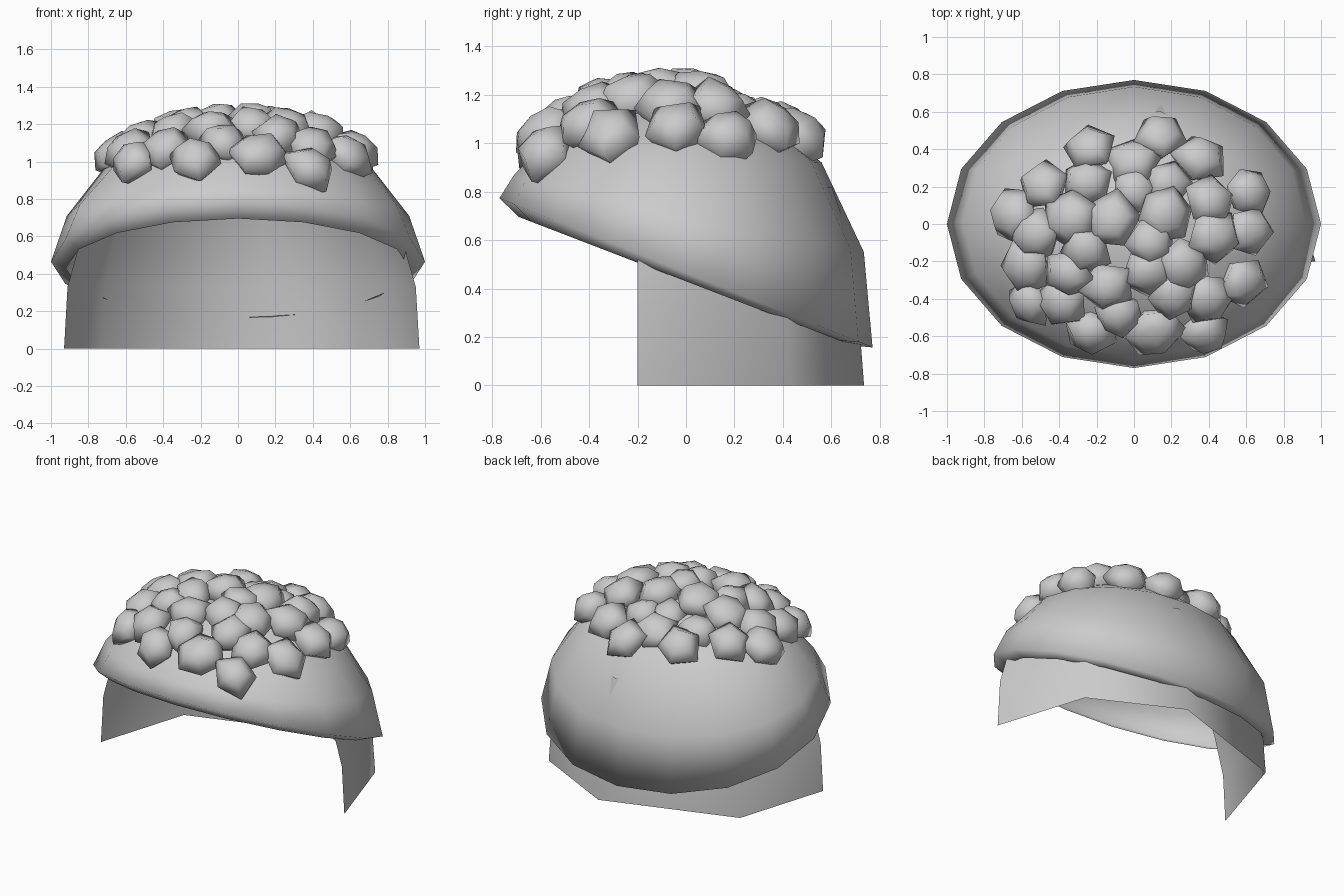
import bpy, bmesh, math, random
from mathutils import Vector
from mathutils.bvhtree import BVHTree

if "Cube" in bpy.data.objects:
    bpy.data.objects.remove(bpy.data.objects["Cube"])

random.seed(4)


def finish(bm, name):
    bmesh.ops.recalc_face_normals(bm, faces=bm.faces)
    me = bpy.data.meshes.new(name)
    bm.to_mesh(me)
    ob = bpy.data.objects.new(name, me)
    bpy.context.collection.objects.link(ob)
    for p in me.polygons:
        p.use_smooth = True
    bm.free()
    return ob


def skin(bm, rows, closed=True):
    """Quads between successive rows of vertices."""
    for a, b in zip(rows, rows[1:]):
        n = len(a)
        for i in range(n if closed else n - 1):
            j = (i + 1) % n
            bm.faces.new((a[i], a[j], b[j], b[i]))


def cap(bm, row, tip):
    for i in range(len(row)):
        bm.faces.new((row[i], row[(i + 1) % len(row)], tip))


# Dome of hair with a turned-under lip:
# rings of (centre y, z, radius x, radius y, slope toward the back)
RINGS = [(0, .43, .92, .69, -.385), (0, .465, 1.0, .77, -.40),
         (.012, .71, .915, .722, -.22), (-.01, .96, .72, .57, -.07),
         (-.02, 1.125, .42, .34, -.03)]
SIDES = 16
bm = bmesh.new()
rows = []
for cy, z, rx, ry, slope in RINGS:
    row = []
    for i in range(SIDES):
        a = math.tau * i / SIDES
        y = ry * math.sin(a)
        row.append(bm.verts.new((rx * math.cos(a), cy + y, z + slope * y)))
    rows.append(row)
skin(bm, rows)
cap(bm, rows[-1], bm.verts.new((0, -.02, 1.19)))
bmesh.ops.recalc_face_normals(bm, faces=bm.faces)
tree = BVHTree.FromBMesh(bm)
finish(bm, "hair_dome")

# Lower hair sheet around the sides and back, running up inside the dome
PLAN = [(.97, -.2), (.77, .43), (.17, .735), (-.73, .44), (-.93, -.2)]
bm = bmesh.new()
rows = []
for z, sx, sy in ((0, 1, 1), (.33, .98, .965), (.6, .9, .92), (.82, .8, .82)):
    rows.append([bm.verts.new((x * sx, y * sy if y > 0 else y, z)) for x, y in PLAN])
skin(bm, rows, closed=False)
finish(bm, "back_hair")

# Chunky curls scattered over the crown (plan positions)
CURLS = [(-.24, .42), (.15, .48), (.37, .36), (0, .37), (-.28, .24), (-.5, .21),
         (-.68, .05), (-.35, .03), (-.55, -.06), (-.6, -.24), (-.37, -.27),
         (-.27, -.14), (-.12, .02), (.17, .05), (.42, .13), (.64, .18), (.65, -.04),
         (.45, -.07), (.1, -.1), (.28, -.24), (.08, -.27), (-.15, -.35),
         (-.58, -.43), (-.4, -.43), (-.24, -.6), (-.08, -.5), (.12, -.6),
         (.22, -.4), (.42, -.41), (.62, -.32), (.4, -.6), (.2, .24), (0, .2)]
# Curl profile: radius, height above the dome
PROFILE = [(.10, -.04), (.155, .045), (.095, .115)]
bm = bmesh.new()
for x, y in CURLS:
    k = .92
    hit, normal, _, _ = tree.ray_cast(Vector((x * k, y * k, 3)), Vector((0, 0, -1)))
    out = Vector((hit.x, hit.y * 1.2, hit.z - .4)).normalized()
    rot = (normal + out).normalized().to_track_quat('Z', 'Y')
    sides = random.choice((5, 5, 6))
    turn = random.uniform(0, math.tau)
    size = random.uniform(.92, 1.06)
    # curls behind the crown sit deeper in the dome
    sink = .06 if .15 < y < .4 and abs(x) < .3 else 0
    wob = [random.uniform(.88, 1.12) for _ in range(sides)]
    rows = []
    for r, h in PROFILE:
        row = []
        for i in range(sides):
            a = turn + math.tau * i / sides
            rr = r * size * wob[i]
            p = Vector((rr * math.cos(a), rr * math.sin(a),
                        h - sink + random.uniform(-.015, .015)))
            row.append(bm.verts.new(hit + rot @ p))
        rows.append(row)
    skin(bm, rows)
    cap(bm, rows[-1], bm.verts.new(hit + rot @ Vector((0, 0, .14 - sink))))
finish(bm, "curls")
